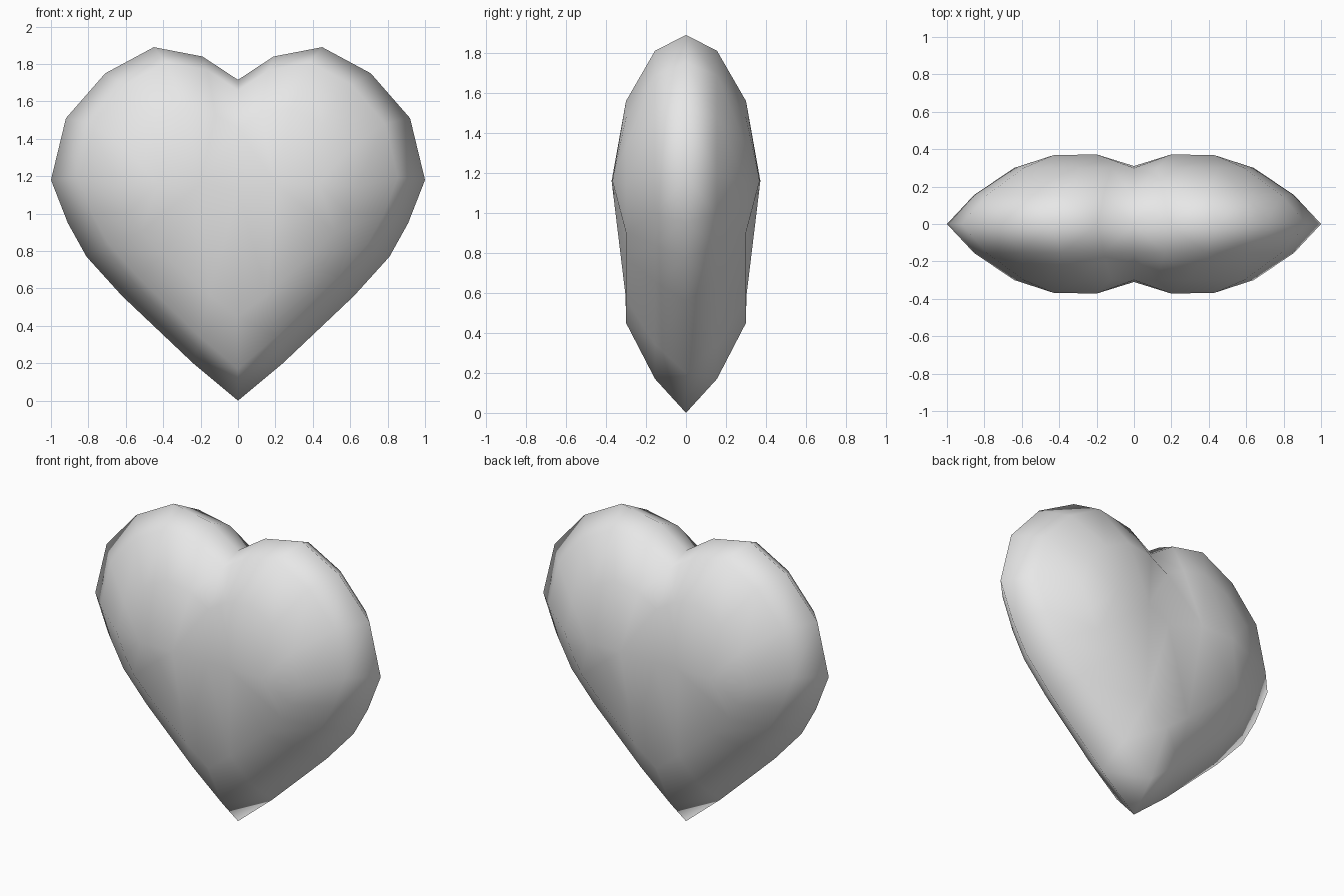
import bpy
import bmesh

if "Cube" in bpy.data.objects:
    bpy.data.objects.remove(bpy.data.objects["Cube"], do_unlink=True)

# Material
grey = bpy.data.materials.new("light_grey")
grey.use_nodes = True
colour = (0.8, 0.8, 0.8, 1)
grey.diffuse_color = colour
grey.node_tree.nodes["Principled BSDF"].inputs["Base Color"].default_value = colour

# Half outline of the heart, from the notch round to the tip (x, z)
outline = [(0, 1.715), (0.19, 1.84), (0.45, 1.89), (0.71, 1.75), (0.92, 1.51), (1, 1.18),
           (0.91, 0.95), (0.81, 0.77), (0.62, 0.56), (0.24, 0.2), (0, 0)]
# Inward rings: depth, width scale, height scale, lift
rings = [(0, 1, 1, 0), (0.155, 0.855, 0.868, 0.17), (0.3, 0.64, 0.587, 0.45)]

bm = bmesh.new()
loops = [[bm.verts.new((x * sx, -depth, z * sz + lift)) for x, z in outline]
         for depth, sx, sz, lift in rings]

# Crown of the lobe: valley point, inner peak and outer peak
valley = bm.verts.new((0, -0.31, 1.12))
inner = bm.verts.new((0.2, -0.372, 1.16))
outer = bm.verts.new((0.43, -0.368, 1.16))
loops.append([valley, inner, inner] + [outer] * 5 + [inner, inner, valley])

# Bridge each ring to the next, collapsing to triangles at shared points
for a, b in zip(loops, loops[1:]):
    for i in range(len(a) - 1):
        corners = list(dict.fromkeys([a[i], a[i + 1], b[i + 1], b[i]]))
        bm.faces.new(corners)
bmesh.ops.recalc_face_normals(bm, faces=bm.faces)
# Outward direction of the front quarter is -y
if sum(f.normal.y * f.calc_area() for f in bm.faces) > 0:
    bmesh.ops.reverse_faces(bm, faces=bm.faces)
for f in bm.faces:
    f.smooth = True

mesh = bpy.data.meshes.new("heart")
bm.to_mesh(mesh)
bm.free()
mesh.materials.append(grey)
heart = bpy.data.objects.new("heart", mesh)
bpy.context.collection.objects.link(heart)

# Complete the left/right and front/back halves
mirror = heart.modifiers.new("mirror", 'MIRROR')
mirror.use_axis = (True, True, False)
mirror.use_clip = True
mirror.merge_threshold = 0.001
